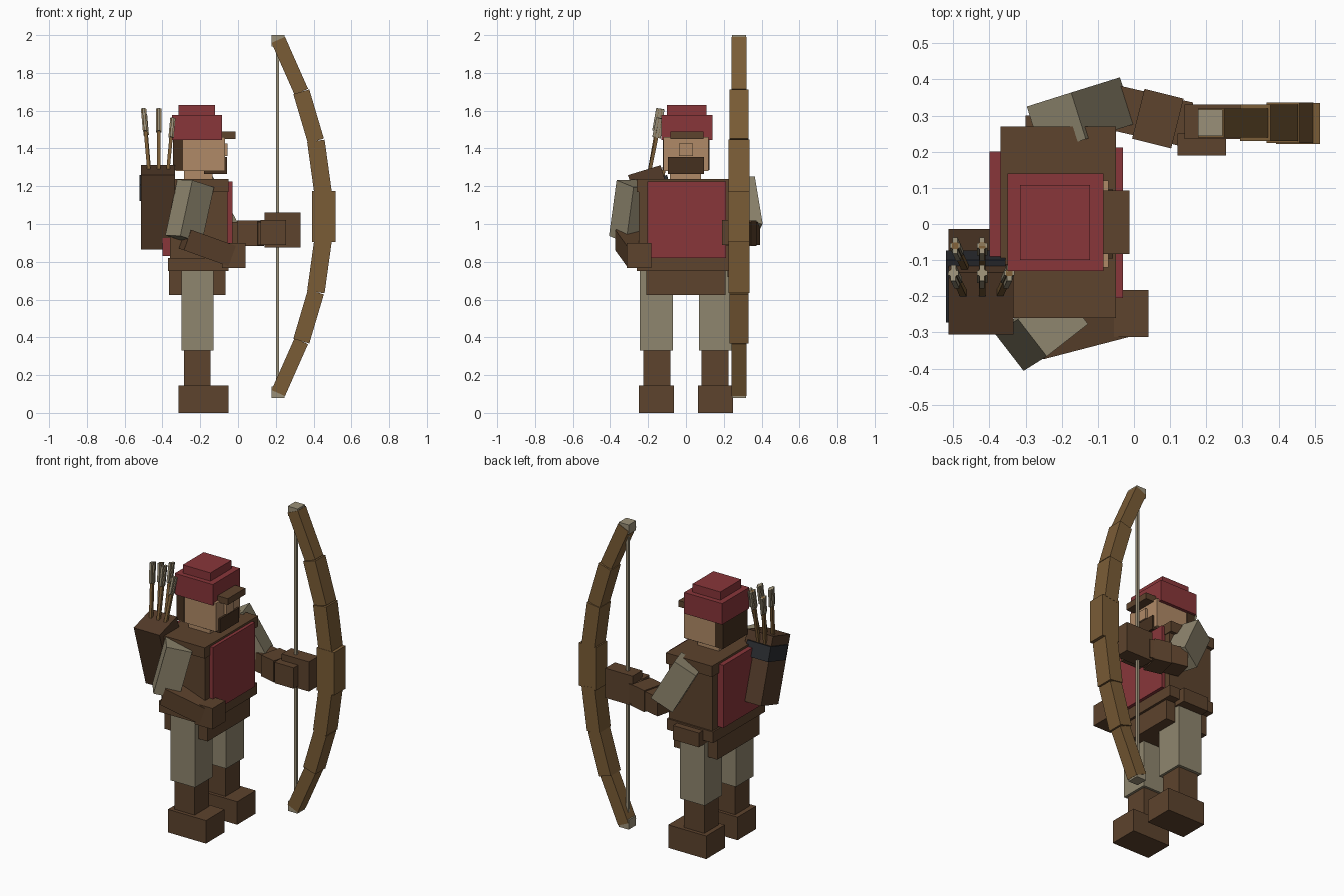
import bpy, bmesh
from mathutils import Vector, Matrix

if "Cube" in bpy.data.objects:
    bpy.data.objects.remove(bpy.data.objects["Cube"])


def mat(name, hexa):
    m = bpy.data.materials.new(name)
    rgb = [int(hexa[i:i + 2], 16) / 255 for i in (0, 2, 4)]
    m.diffuse_color = [((c + 0.055) / 1.055) ** 2.4 if c > 0.04045 else c / 12.92 for c in rgb] + [1]
    m.use_nodes = True
    m.node_tree.nodes["Principled BSDF"].inputs["Base Color"].default_value = m.diffuse_color
    return m


LEATHER = mat("leather", "5d432d")
QUIVER = mat("dark_leather", "533b29")
HAIR = mat("hair", "45301f")
CLOTH = mat("khaki_cloth", "8f866e")
RED = mat("red_cloth", "89363a")
SKIN = mat("skin", "b08a67")
WOOD = mat("wood", "7a5c36")
DARK = mat("band", "2b2d31")
FLETCH = mat("feather", "9a9078")


def add_box(name, m, size, matrix):
    me = bpy.data.meshes.new(name)
    bm = bmesh.new()
    bmesh.ops.create_cube(bm, size=1, matrix=matrix @ Matrix.Diagonal((*size, 1)))
    bm.to_mesh(me)
    bm.free()
    me.materials.append(m)
    ob = bpy.data.objects.new(name, me)
    bpy.context.collection.objects.link(ob)
    return ob


def box(name, m, x, y, z):
    """Axis-aligned box from (min, max) ranges."""
    size = [b - a for a, b in (x, y, z)]
    return add_box(name, m, size, Matrix.Translation([(a + b) / 2 for a, b in (x, y, z)]))


def limb(name, m, a, b, wu, wv, side=(0, 1, 0)):
    """Box running from a to b; wv is its width along side, wu across it."""
    a, b = Vector(a), Vector(b)
    d = (b - a).normalized()
    v = Vector(side)
    v = (v - d * v.dot(d)).normalized()
    u = v.cross(d)
    rot = Matrix((u, v, d)).transposed().to_4x4()
    return add_box(name, m, (wu, wv, (b - a).length), Matrix.Translation((a + b) / 2) @ rot)


# Legs and boots
for s, n in ((-1, "right"), (1, "left")):
    def yr(a, b):
        return (min(s * a, s * b), max(s * a, s * b))
    box(n + "_foot", LEATHER, (-.315, -.05), yr(.063, .248), (0, .145))
    box(n + "_boot_shaft", LEATHER, (-.285, -.145), yr(.083, .225), (.14, .335))
    box(n + "_leg", CLOTH, (-.30, -.13), yr(.068, .243), (.33, .75))

# Body
box("hips", LEATHER, (-.365, -.065), (-.21, .21), (.625, .76))
box("torso", LEATHER, (-.36, -.055), (-.25, .25), (.75, 1.19))
box("belt", LEATHER, (-.37, -.05), (-.26, .26), (.75, .82))
box("shoulder_yoke", LEATHER, (-.37, -.05), (-.26, .27), (1.17, 1.238))
box("front_panel", RED, (-.06, -.03), (-.205, .212), (.82, 1.225))
box("back_panel", RED, (-.40, -.35), (-.205, .20), (.83, 1.225))
box("belt_pouch", LEATHER, (-.30, -.12), (.22, .30), (.72, .81))

# Head
box("neck", SKIN, (-.285, -.135), (-.085, .08), (1.22, 1.29))
box("head", SKIN, (-.33, -.07), (-.12, .12), (1.28, 1.46))
box("hair_back", HAIR, (-.345, -.29), (-.122, .125), (1.285, 1.45))
box("beard", HAIR, (-.18, -.058), (-.095, .095), (1.265, 1.355))
box("nose", SKIN, (-.09, -.055), (-.038, .038), (1.36, 1.425))
box("cap", RED, (-.35, -.085), (-.13, .14), (1.445, 1.578))
box("cap_top", RED, (-.315, -.122), (-.10, .108), (1.57, 1.63))
box("visor", LEATHER, (-.10, -.013), (-.083, .092), (1.45, 1.49))

# Right arm hanging, hand forward
limb("right_upper_arm", CLOTH, (-.224, -.27, 1.215), (-.288, -.31, .92), .13, .15, (.79, .61, 0))
limb("right_forearm", LEATHER, (-.28, -.315, .92), (-.03, -.25, .83), .115, .12)
box("right_hand", LEATHER, (-.085, .04), (-.312, -.182), (.768, .9))

# Left arm reaching to the bow
limb("left_upper_arm", CLOTH, (-.215, .28, 1.215), (-.08, .322, .965), .148, .135, (.3, -.95, 0))
limb("left_forearm", LEATHER, (-.09, .33, .95), (.15, .275, .95), .12, .125)
limb("left_cuff", LEATHER, (.012, .305, .95), (.12, .278, .95), .135, .142)
box("left_hand", LEATHER, (.14, .33), (.235, .33), (.875, 1.062))
box("left_fingers", LEATHER, (.12, .255), (.19, .25), (.89, 1.022))

# Bow: grip, mirrored limbs and tips, string
MID, BY = 1.04, .28
box("bow_grip", WOOD, (.393, .515), (.222, .335), (MID - .135, MID + .135))
path = [(.45, .125), (.412, .40), (.335, .66), (.213, .935)]
sizes = [(.093, .112), (.088, .1), (.078, .08)]
for s, n in ((1, "upper"), (-1, "lower")):
    for i, (wu, wv) in enumerate(sizes):
        (x0, z0), (x1, z1) = path[i:i + 2]
        limb(f"bow_{n}_limb_{i + 1}", WOOD, (x0, BY, MID + s * z0), (x1, BY, MID + s * z1), wu, wv)
    zr = sorted((MID + s * .90, MID + s * .96))
    box(f"bow_{n}_tip", FLETCH, (.177, .245), (.243, .317), zr)
box("bow_string", FLETCH, (.20, .217), (BY - .009, BY + .009), (MID - .93, MID + .93))

# Quiver leaning across the back
q_bot, q_top = Vector((-.423, -.10, .89)), Vector((-.423, -.22, 1.285))
limb("quiver", QUIVER, q_bot, q_top, .18, .18)
off = Vector((-.015, .018, 0))
limb("quiver_band", DARK, q_bot.lerp(q_top, .65) + off, q_bot.lerp(q_top, .87) + off, .165, .18)

# Arrows with crossed feathers
arrows = [(-.50, -.135, 1.61), (-.42, -.135, 1.61), (-.345, -.135, 1.56),
          (-.495, -.06, 1.58), (-.42, -.06, 1.60)]
for i, (x, y, z) in enumerate(arrows):
    tip = Vector((x, y, z))
    base = Vector((-.42 + (x + .42) * .6, y - .065, 1.24))
    limb(f"arrow_shaft_{i + 1}", WOOD, base, tip, .018, .018)
    f0 = base.lerp(tip, .68)
    limb(f"arrow_feather_{i + 1}", FLETCH, f0, tip, .028, .014)
    limb(f"arrow_cross_feather_{i + 1}", FLETCH, f0, tip, .014, .045)
